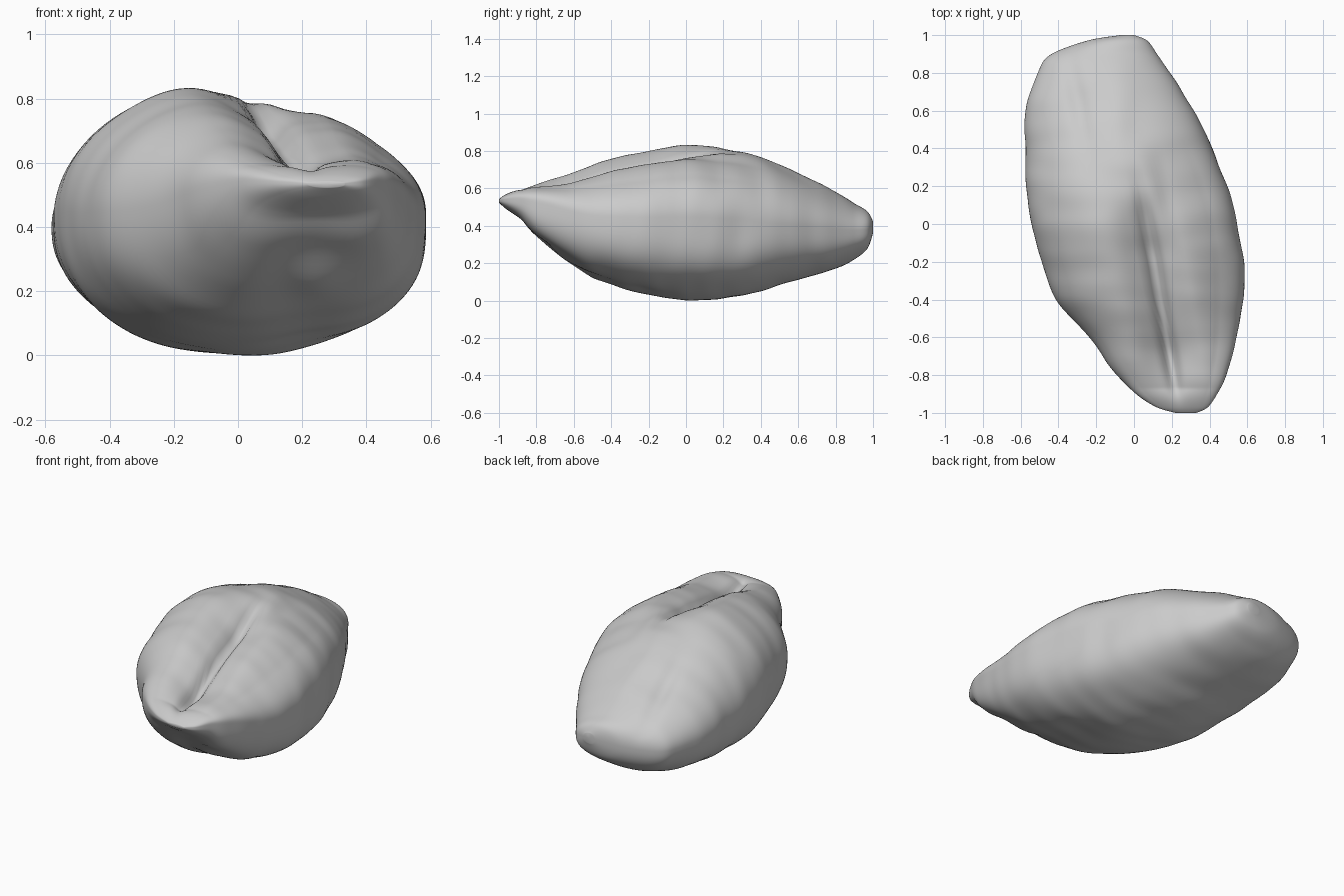
import bpy
import bmesh
import math
from mathutils import Vector, noise

cube = bpy.data.objects.get("Cube")
if cube:
    bpy.data.objects.remove(cube, do_unlink=True)

SEGMENTS = 128
STEPS = 9

# Outline stations: y, right edge, left edge, underside, crown
STATIONS = [
    (-1, .22, .33, .52, .54),
    (-.97, .12, .39, .49, .565),
    (-.9, .01, .44, .42, .61),
    (-.8, -.09, .49, .29, .665),
    (-.6, -.24, .54, .15, .73),
    (-.4, -.41, .575, .075, .79),
    (-.2, -.49, .58, .025, .83),
    (0, -.545, .55, 0, .855),
    (.2, -.565, .495, .01, .83),
    (.4, -.575, .415, .05, .755),
    (.6, -.575, .315, .11, .67),
    (.8, -.515, .19, .17, .575),
    (.9, -.44, .125, .22, .515),
    (.97, -.25, .07, .28, .47),
    (1, -.07, 0, .36, .42),
]


def smooth_station(i, t):
    """Catmull-Rom blend between station i and the next one."""
    last = len(STATIONS) - 1
    rows = [STATIONS[min(max(i + k, 0), last)] for k in (-1, 0, 1, 2)]
    return [b + t * ((c - a) + t * ((2 * a - 5 * b + 4 * c - d)
            + t * (3 * b - a - 3 * c + d))) / 2
            for a, b, c, d in zip(*rows)]


def bell(value, centre, width):
    return math.exp(-((value - centre) / width) ** 2)


def ramp(value, low, high):
    t = min(max((value - low) / (high - low), 0), 1)
    return t * t * (3 - 2 * t)


def crown_dent(x, y):
    """Crease between the lobes, the lower left lobe and a rear groove."""
    line = .07 - .17 * y
    depth = ramp(y, -1.05, -.65) * (1 - ramp(y, -.2, .4))
    side = .15 if x < line else .11
    dent = depth * (.12 * bell(x, line, side) + .06 * bell(x, line, .035))
    lobe = ramp(y, -1, -.6) * (1 - ramp(y, .15, .5))
    dent += .055 * lobe * ramp(x, line, line + .15)
    dent += .022 * bell(x, -.18 - .18 * y, .05) * bell(y, .65, .25)
    return dent - .012 * bell(x, -.08, .08) * bell(y, .55, .25)


def germ_hollow(x, y):
    """Hollow under the front tip, with a small germ swelling in it."""
    hollow = .08 * bell(x, .22, .18) * bell(y, -.72, .2)
    hollow += .02 * bell(x, .22, .12) * bell(y, -.3, .25)
    swelling = .035 * bell(x, .25, .09) * bell(y, -.66, .1)
    return hollow - swelling


def grain_ring(station):
    y, right, left, low, high = station
    centre, half = (right + left) / 2, (left - right) / 2
    tip = 1 - ramp(y, -.95, -.4)
    middle = low + (high - low) * (.52 + .12 * tip)
    fade = min(1, (high - low) / .25)
    ring = []
    for k in range(SEGMENTS):
        angle = math.tau * k / SEGMENTS
        c, s = math.cos(angle), math.sin(angle)
        x = centre + half * c
        if s >= 0:
            z = middle + (high - middle) * s ** (1 - .25 * tip)
            z -= crown_dent(x, y) * fade * min(1, s * 1.5)
        else:
            # The underside is flatter with a fuller corner on the left
            power = .84 - .22 * ramp(c, -.2, .5)
            z = middle - (middle - low) * abs(s) ** power
            z += germ_hollow(x, y) * fade * min(1, -s * 1.5)
        # Wrinkles run across the length of the grain
        point = Vector((x, y, z))
        bump = noise.noise(Vector((x * 3, y * 9, z * 3))) * .006
        bump += noise.noise(point * 4) * .007
        ring.append(point + Vector((c, 0, s)) * bump * fade)
    return ring


# Loft the grain body through its rings
bm = bmesh.new()
rings = []
for i in range(len(STATIONS) - 1):
    for step in range(STEPS):
        rings.append(grain_ring(smooth_station(i, step / STEPS)))
rings.append(grain_ring(STATIONS[-1]))
loops = [[bm.verts.new(p) for p in ring] for ring in rings]
for near, far in zip(loops, loops[1:]):
    for k in range(SEGMENTS):
        n = (k + 1) % SEGMENTS
        bm.faces.new((near[k], near[n], far[n], far[k]))

# Close both ends with a fan
for loop in (loops[0], loops[-1]):
    hub = bm.verts.new(sum((v.co for v in loop), Vector()) / SEGMENTS)
    for k in range(SEGMENTS):
        bm.faces.new((loop[k], loop[(k + 1) % SEGMENTS], hub))

# Rest the grain on the ground
lowest = min(v.co.z for v in bm.verts)
bmesh.ops.translate(bm, verts=bm.verts[:], vec=(0, 0, -lowest))
bmesh.ops.recalc_face_normals(bm, faces=bm.faces[:])

mesh = bpy.data.meshes.new("grain_body")
bm.to_mesh(mesh)
bm.free()
grain = bpy.data.objects.new("grain_body", mesh)
bpy.context.collection.objects.link(grain)

# Plain grey husk
husk = bpy.data.materials.new("husk_grey")
husk.use_nodes = True
colour = (.6, .6, .6, 1)
husk.diffuse_color = colour
for node in husk.node_tree.nodes:
    if node.type == 'BSDF_PRINCIPLED':
        node.inputs["Base Color"].default_value = colour
mesh.materials.append(husk)
for face in mesh.polygons:
    face.use_smooth = True
